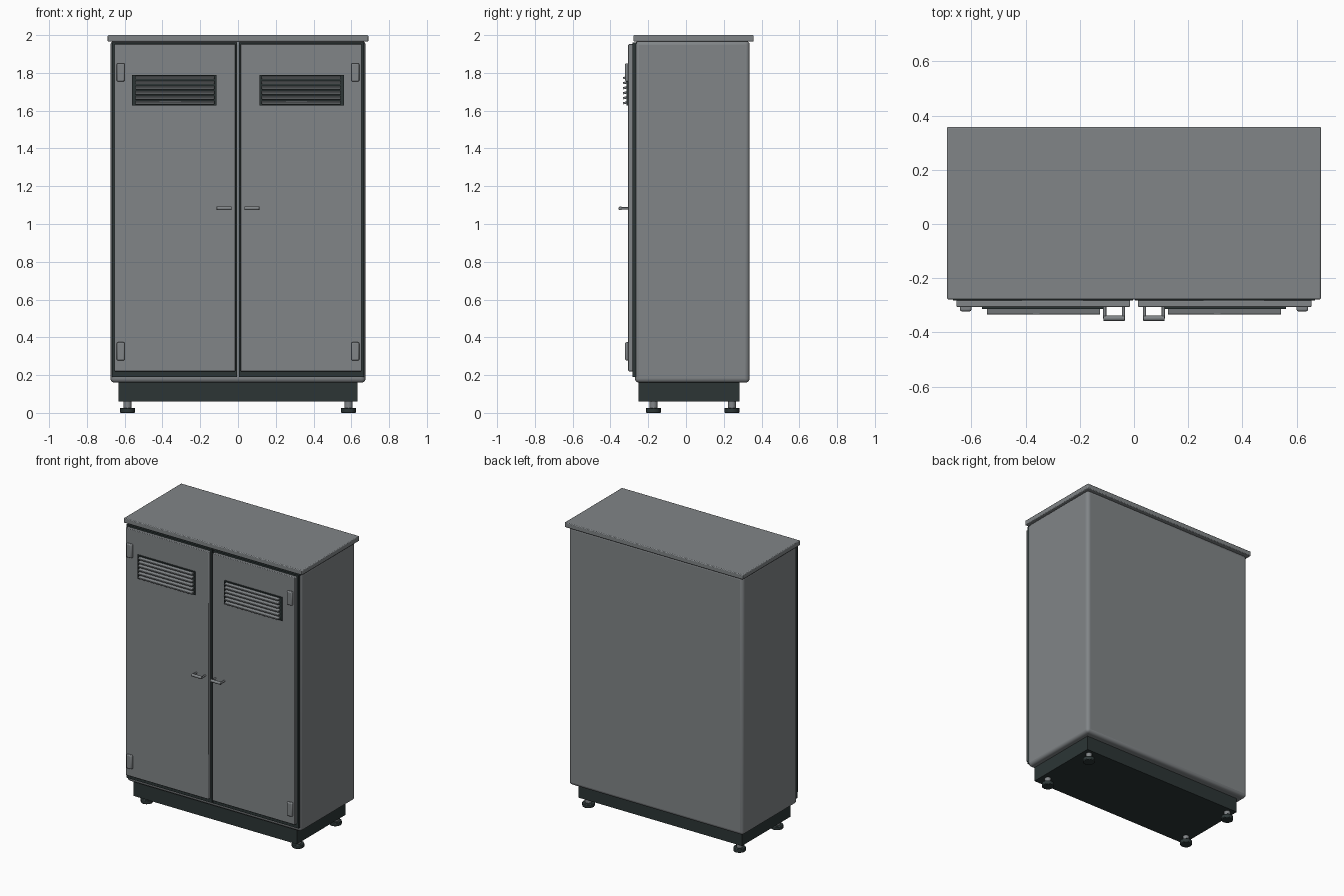
import bpy
import math
from mathutils import Vector

cube = bpy.data.objects.get("Cube")
if cube:
    bpy.data.objects.remove(cube, do_unlink=True)


def material(name, rgb):
    m = bpy.data.materials.new(name)
    m.use_nodes = True
    m.diffuse_color = (*rgb, 1)
    bsdf = next(n for n in m.node_tree.nodes if n.type == 'BSDF_PRINCIPLED')
    bsdf.inputs["Base Color"].default_value = (*rgb, 1)
    return m


grey = material("grey paint", (0.22, 0.235, 0.245))
dark = material("dark rubber", (0.025, 0.036, 0.036))


def finish(obj, name, mat, bevel=0, segments=2):
    obj.name = name
    obj.data.materials.append(mat)
    if bevel:
        mod = obj.modifiers.new("Bevel", 'BEVEL')
        mod.width = bevel
        mod.segments = segments
        mod.limit_method = 'ANGLE'
    bpy.ops.object.shade_smooth_by_angle(angle=math.radians(35))
    return obj


def box(name, mat, low, high, bevel=0, segments=2, tilt=0):
    low, high = Vector(low), Vector(high)
    bpy.ops.mesh.primitive_cube_add(size=1, location=(low + high) / 2)
    obj = bpy.context.object
    obj.scale = high - low
    bpy.ops.object.transform_apply(location=False, rotation=False, scale=True)
    obj.rotation_euler.x = tilt
    return finish(obj, name, mat, bevel, segments)


def rod(name, mat, start, end, radius, sides=12, bevel=0):
    start, end = Vector(start), Vector(end)
    axis = end - start
    bpy.ops.mesh.primitive_cylinder_add(vertices=sides, radius=radius,
                                        depth=axis.length, location=(start + end) / 2)
    obj = bpy.context.object
    obj.rotation_euler = axis.to_track_quat('Z', 'Y').to_euler()
    return finish(obj, name, mat, bevel)


# Cabinet shell, roof and plinth
box("cabinet_body", grey, (-0.675, -0.27, 0.16), (0.675, 0.337, 1.97), 0.022, 4)
box("roof", grey, (-0.69, -0.278, 1.966), (0.69, 0.358, 2.0), 0.005)
box("plinth", dark, (-0.632, -0.252, 0.06), (0.632, 0.284, 0.165))

# Levelling feet
for x in (-0.585, 0.585):
    for y in (-0.172, 0.243):
        rod("foot_pad", dark, (x, y, 0), (x, y, 0.027), 0.04, 12, 0.004)
        rod("foot_stem", grey, (x, y, 0.02), (x, y, 0.065), 0.021)

# Doors and their fittings, one set per side
for side, s in (("right", -1), ("left", 1)):
    def part(name, mat, x, y, z, *args, **kw):
        a, b = sorted((s * x[0], s * x[1]))
        return box(side + "_" + name, mat, (a, y[0], z[0]), (b, y[1], z[1]), *args, **kw)

    part("door_seal", dark, (0.004, 0.667), (-0.282, -0.26), (0.19, 1.962))
    part("door", grey, (0.014, 0.655), (-0.306, -0.281), (0.22, 1.952), 0.004)

    # Hinges
    for z in (0.326, 1.803):
        part("hinge", grey, (0.6, 0.642), (-0.322, -0.3), (z - 0.048, z + 0.048), 0.006)

    # Louvred vent: back plate, raised rim and tilted slats
    part("vent_back", dark, (0.113, 0.56), (-0.309, -0.3), (1.627, 1.79))
    for z in (1.627, 1.782):
        part("vent_rim", dark, (0.113, 0.56), (-0.314, -0.305), (z, z + 0.008))
    for x in (0.113, 0.552):
        part("vent_rim_side", dark, (x, x + 0.008), (-0.314, -0.305), (1.627, 1.79))
    for i in range(6):
        z = 1.642 + i * 0.0266
        part("vent_slat", grey, (0.125, 0.543), (-0.333, -0.307),
             (z - 0.006, z + 0.006), 0.002, tilt=math.radians(14))

    # Pull handle
    for x in (0.039, 0.108):
        rod(side + "_handle_post", grey, (s * x, -0.3, 1.083), (s * x, -0.348, 1.083), 0.006)
    rod(side + "_handle_grip", grey, (s * 0.034, -0.348, 1.083),
        (s * 0.113, -0.348, 1.083), 0.01, 12, 0.002)
